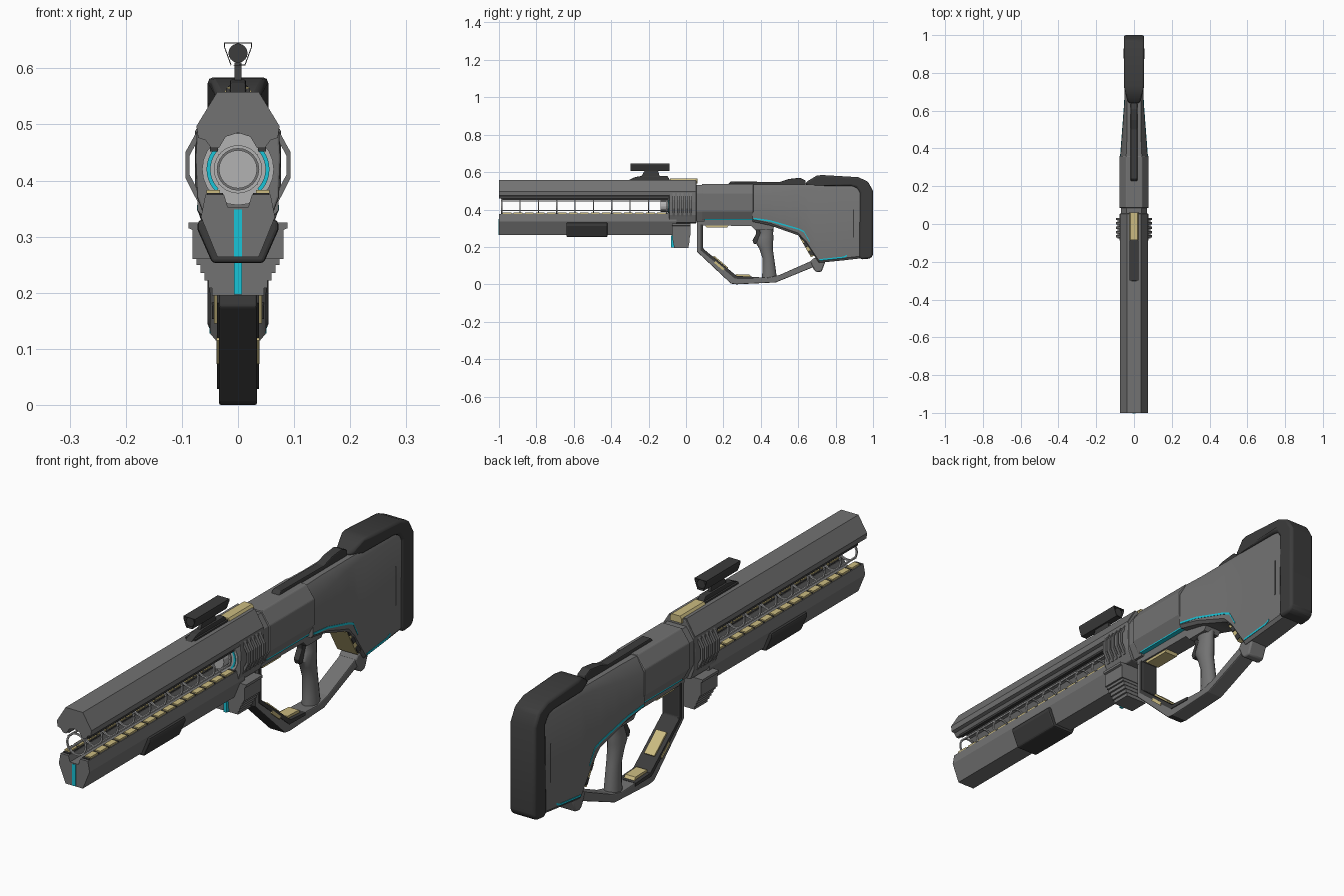
import bpy, bmesh, math

def material(name, *rgb):
    m = bpy.data.materials.new(name)
    m.diffuse_color = (*rgb, 1)
    return m

GREY = material("gunmetal grey", 0.17, 0.17, 0.17)
DARK = material("dark rubber", 0.045, 0.045, 0.045)
SILVER = material("silver", 0.45, 0.45, 0.45)
BRASS = material("pale brass", 0.60, 0.50, 0.22)
CYAN = material("cyan glow", 0.01, 0.55, 0.68)

def make(name, verts, faces, mat, bevel=0, smooth=False):
    me = bpy.data.meshes.new(name)
    me.from_pydata(verts, [], faces)
    bm = bmesh.new()
    bm.from_mesh(me)
    bmesh.ops.recalc_face_normals(bm, faces=bm.faces)
    bm.to_mesh(me)
    bm.free()
    me.materials.append(mat)
    ob = bpy.data.objects.new(name, me)
    bpy.context.collection.objects.link(ob)
    if bevel:
        b = ob.modifiers.new("bevel", 'BEVEL')
        b.width, b.segments, b.limit_method = bevel, 2, 'ANGLE'
    if smooth:
        bpy.context.view_layer.objects.active = ob
        ob.select_set(True)
        bpy.ops.object.shade_smooth_by_angle(angle=math.radians(35))
        ob.select_set(False)
    return ob

def loft(name, loops, mat, bevel=0, smooth=False):
    n = len(loops[0])
    verts = [p for loop in loops for p in loop]
    faces = [(k*n+i, k*n+(i+1) % n, (k+1)*n+(i+1) % n, (k+1)*n+i)
             for k in range(len(loops)-1) for i in range(n)]
    faces += [tuple(range(n)), tuple(range(len(verts)-n, len(verts)))]
    return make(name, verts, faces, mat, bevel, smooth)

def side(name, pts, hw, mat, bevel=0, smooth=False):
    """Side profile (y, z) extruded across x; hw may depend on y."""
    w = hw if callable(hw) else lambda y: hw
    return loft(name, [[(s*w(y), y, z) for y, z in pts] for s in (-1, 1)], mat, bevel, smooth)

def along(name, pts, y0, y1, mat, bevel=0):
    """Cross-section (x, z) extruded along y."""
    return loft(name, [[(x, y, z) for x, z in pts] for y in (y0, y1)], mat, bevel)

def sym(half):
    """Complete a right half cross-section by mirroring in x."""
    return half + [(-x, z) for x, z in reversed(half) if x > 0]

def box(name, x0, x1, y0, y1, z0, z1, mat, bevel=0):
    return along(name, [(x0, z0), (x1, z0), (x1, z1), (x0, z1)], y0, y1, mat, bevel)

def arc(r, a0, a1, n, cz=0.42):
    return [(r*math.cos(math.radians(a0+(a1-a0)*i/n)), cz+r*math.sin(math.radians(a0+(a1-a0)*i/n)))
            for i in range(n+1)]

def ring(ro, ri, n=24):
    return arc(ro, 0, 360, n) + arc(ri, 360, 0, n)

# barrel shrouds
along("upper_shroud", sym([(0, .558), (.037, .558), (.074, .497), (.071, .476), (.058, .472),
      (.048, .458), (.034, .458), (.022, .478), (0, .485)]), -1, .05, GREY)
along("lower_shroud", sym([(0, .352), (.018, .352), (.025, .375), (.058, .375), (.066, .335),
      (.037, .264), (0, .264)]), -1, -.05, GREY)
along("fore_grip_pad", sym([(0, .30), (.06, .332), (.072, .328), (.072, .312), (.046, .253), (0, .253)]),
      -.64, -.42, DARK, .006)
box("muzzle_light", -.007, .007, -1.002, -.99, .265, .348, CYAN)

# open coil cage between the shrouds
for i in range(10):
    y = -.985 + i*.098
    along("cage_ring", ring(.043, .037), y-.003, y+.003, SILVER)
for s in (-1, 1):
    for a in (38, -38):
        cx, cz = s*.04*math.cos(math.radians(a)), .42+.04*math.sin(math.radians(a))
        box("cage_rod", cx-.003, cx+.003, -.99, -.09, cz-.003, cz+.003, SILVER)
    box("coil_rail", s*.027, s*.055, -.99, -.09, .374, .378, DARK)
    for i in range(15):
        y = -.98 + i*.059
        box("coil_plate", s*.032, s*.056, y, y+.046, .376, .383, BRASS)
    box("upper_rack", s*.036, s*.05, -.98, -.09, .452, .46, DARK)
    glow = [(s*x, z) for x, z in arc(.056, -45, 45, 10) + arc(.049, 45, -45, 10)]
    along("breech_glow", glow, -.096, -.088, CYAN)
along("breech_collar", ring(.064, .038), -.093, -.085, SILVER)
along("breech_cylinder", arc(.034, 0, 345, 23), -.135, -.08, SILVER)

# clamp with cooling fins
along("clamp_body", sym([(0, .555), (.037, .555), (.073, .495), (.076, .44), (.073, .37), (.058, .33), (0, .325)]),
      -.09, .055, GREY, .004)
for i in range(5):
    y = -.072 + i*.023
    for s in (-1, 1):
        along("cooling_fin", [(s*x, z) for x, z in [(.06, .495), (.072, .49), (.094, .45), (.094, .405),
              (.072, .362), (.06, .36), (.066, .372), (.086, .41), (.086, .445), (.066, .482)]], y, y+.013, GREY)

# stepped block below the clamp
along("step_block", sym([(0, .325), (.088, .325), (.088, .315), (.081, .312), (.081, .26), (0, .26)]),
      -.076, .025, GREY)
for i in range(5):
    box("step", -.074+i*.007, .074-i*.007, -.073+i*.002, .022-i*.002, .249-i*.0135, .2625-i*.0135, GREY)
box("step_light", -.007, .007, -.079, -.06, .197, .262, CYAN)

# top latch and sight
along("brass_latch", sym([(0, .567), (.018, .567), (.025, .557), (.025, .54), (0, .54)]), -.085, .062, BRASS)
side("sight_base", [(-.31, .556), (-.27, .574), (-.23, .58), (-.1, .58), (-.085, .556)], .014, DARK, .003)
box("sight_base_plate", -.021, .021, -.29, -.09, .555, .564, DARK)
side("sight_post", [(-.24, .575), (-.22, .61), (-.15, .61), (-.14, .575)], .006, DARK)
along("sight_tube", arc(.017, 0, 340, 17, .627), -.292, -.092, DARK)
frame = [(-.013, .605), (.013, .605), (.025, .638), (.025, .646), (-.025, .646), (-.025, .638)]
inner = [(x*.92, .627+(z-.627)*.9) for x, z in frame]
along("sight_frame", frame+frame[:1]+inner[:1]+inner[:0:-1], -.298, -.088, DARK)

# receiver
along("receiver", sym([(0, .537), (.042, .537), (.077, .488), (.077, .39), (.052, .345), (0, .345)]),
      .085, .36, GREY, .004)
along("receiver_neck", sym([(0, .53), (.04, .53), (.07, .485), (.07, .39), (.045, .335), (0, .335)]),
      .05, .1, GREY)
side("receiver_underside", [(.06, .35), (.06, .315), (.35, .312), (.37, .29), (.46, .29), (.5, .35)], .035, GREY)
side("top_rail", [(.22, .53), (.24, .55), (.5, .547), (.55, .563), (.61, .57), (.64, .555), (.64, .53)],
     .018, DARK, .004)

# stock lofted from octagonal neck to flat butt
def stock_w(y):
    return .072 - .022*min(1, max(0, (y-.36)/.29)) - .003*max(0, (y-.65)/.3)

loops = []
for y, zb, ch in [(.355, .335, .055), (.45, .315, .05), (.52, .29, .04), (.6, .262, .03),
                  (.64, .22, .025), (.71, .115, .02), (.84, .128, .02), (.965, .142, .02)]:
    w, t = stock_w(y), .533
    loops.append([(x, y, z) for x, z in sym([(0, t), (w-ch*.55, t), (w, t-ch), (w, zb+.012),
                                              (w-.01, zb), (0, zb)])])
loft("stock", loops, GREY, 0, True)
side("butt_pad", [(.635, .535), (.65, .552), (.70, .582), (.73, .584), (.92, .573), (.972, .55), (1, .50),
     (1, .155), (.985, .138), (.935, .133), (.925, .15), (.93, .49), (.91, .518), (.88, .527), (.7, .527)],
     lambda y: .028+.026*min(1, max(0, (y-.63)/.08)), DARK, .012, True)
side("stock_seam", [(.893, .25), (.898, .25), (.898, .4), (.893, .4)], lambda y: stock_w(y)+.001, DARK)

# cyan edge lines following the stock
def line(pts, w):
    for (ya, za), (yb, zb) in zip(pts, pts[1:]):
        side("edge_light", [(ya, za), (yb, zb), (yb, zb+.008), (ya, za+.008)], w, CYAN)

line([(.1, .343), (.36, .343)], .054)
line([(.36, .348), (.45, .335), (.6, .292), (.63, .278), (.66, .225)], lambda y: stock_w(y)+.0015)
line([(.715, .127), (.84, .14), (.86, .15)], lambda y: stock_w(y)+.0015)

# hand guard frame, dark on its front and inner faces
guard = side("hand_guard", [(.058, .345), (.058, .175), (.24, .004), (.27, 0), (.48, .01), (.70, .1), (.71, .15),
             (.67, .125), (.5, .05), (.44, .036), (.275, .042), (.092, .19), (.092, .345)], .034, GREY, .004)
guard.data.materials.append(DARK)
for f in guard.data.polygons:
    if abs(f.normal.x) < .5 and f.center.y < .3:
        f.material_index = 1
for s in (-1, 1):
    ob = side("guard_trim", [(.09, .32), (.09, .19), (.27, .045), (.36, .04), (.36, .028), (.262, .03),
              (.078, .182), (.078, .32)], .037, DARK)
    ob.scale.x = s
    break
side("guard_brass", [(.14, .14), (.215, .078), (.225, .09), (.15, .153)], .022, BRASS)
side("guard_floor_brass", [(.26, .038), (.27, .054), (.34, .052), (.35, .036)], .022, BRASS)
side("guard_side_brass", [(.15, .115), (.2, .073), (.207, .083), (.157, .125)], .0385, BRASS)
side("guard_roof_brass", [(.1, .318), (.11, .303), (.22, .303), (.23, .318)], .028, BRASS)

# rear brass cell with dark caps
side("rear_cell", [(.605, .255), (.625, .27), (.70, .16), (.668, .145)], .043, BRASS)
for t in (0, .36, .78):
    y, z = .603+.065*t, .262-.11*t
    side("cell_band", [(y, z), (y+.035, z+.015), (y+.05, z-.012), (y+.013, z-.024)], .0465, DARK, .002)
side("stock_foot", [(.665, .12), (.685, .075), (.7, .065), (.725, .068), (.745, .12), (.74, .14), (.68, .14)],
     .037, GREY, .006, True)

# pistol grip and trigger
def oval(z, cy, ry, rx):
    return [(rx*math.cos(a*math.pi/8), cy+ry*math.sin(a*math.pi/8), z) for a in range(16)]

loft("pistol_grip", [oval(*p) for p in [(.02, .446, .042, .03), (.07, .445, .036, .028), (.14, .44, .031, .026),
     (.19, .428, .036, .028), (.22, .42, .046, .03), (.25, .425, .042, .028), (.275, .43, .036, .026),
     (.32, .42, .05, .03)]], GREY, 0, True)
side("trigger", [(.37, .31), (.375, .27), (.355, .235), (.363, .215), (.395, .22), (.41, .27), (.41, .31)],
     .012, DARK, .003)
